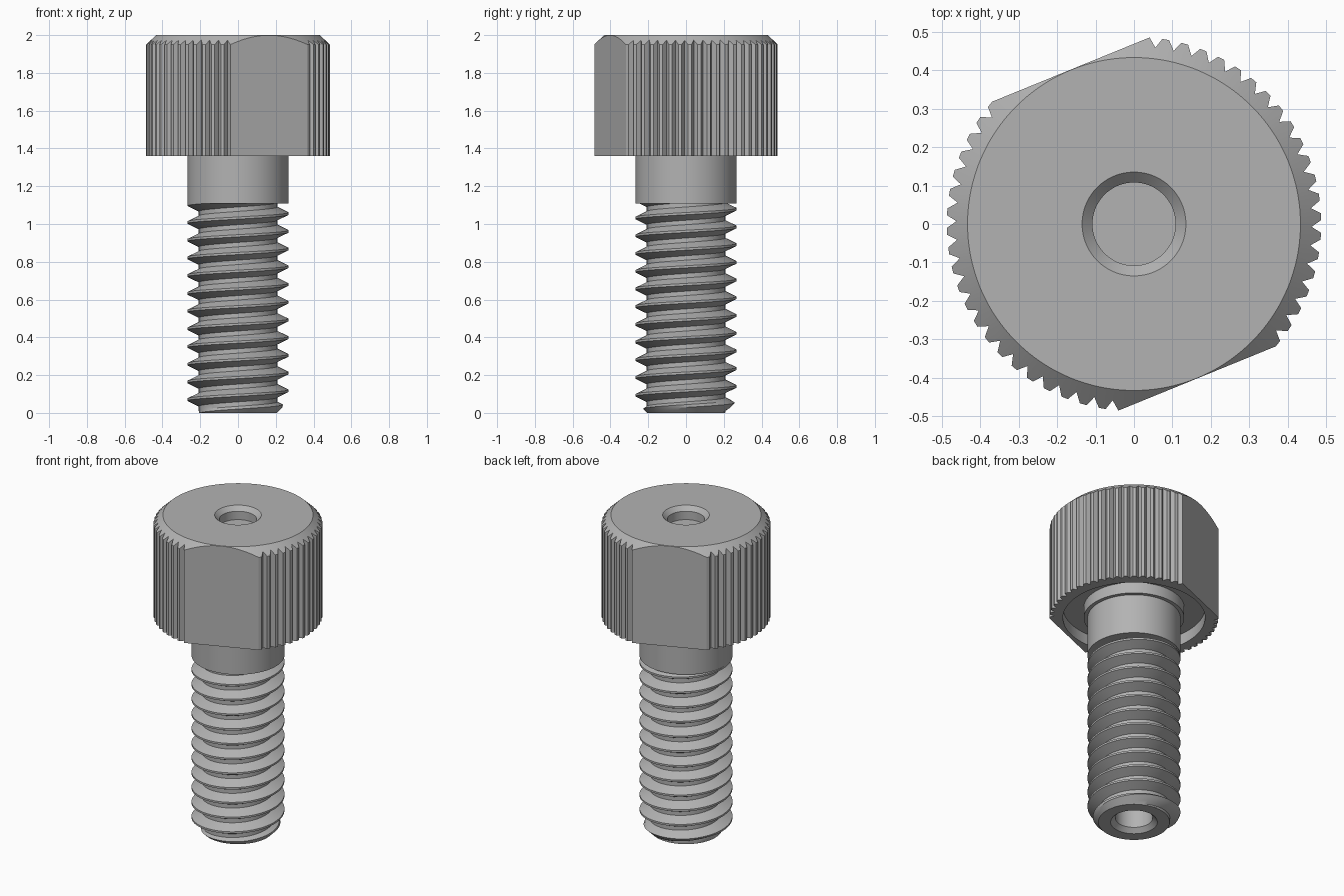
import bpy, bmesh
from math import sin, cos, pi, radians, tau

cube = bpy.data.objects.get("Cube")
if cube:
    bpy.data.objects.remove(cube)

steel = bpy.data.materials.new("grey_steel")
steel.use_nodes = True
COLOUR = (0.45, 0.45, 0.45, 1)
steel.diffuse_color = COLOUR
steel.node_tree.nodes["Principled BSDF"].inputs["Base Color"].default_value = COLOUR


def revolve(name, angles, profile):
    """Join the (radius, height) profiles found at each angle into one surface."""
    bm = bmesh.new()
    cols = [[bm.verts.new((r * cos(a), r * sin(a), z)) for r, z in profile(a)]
            for a in angles]
    for c0, c1 in zip(cols, cols[1:]):
        for j in range(len(c0) - 1):
            bm.faces.new((c0[j], c1[j], c1[j + 1], c0[j + 1]))
    bmesh.ops.remove_doubles(bm, verts=bm.verts, dist=1e-5)
    bmesh.ops.recalc_face_normals(bm, faces=bm.faces)
    mesh = bpy.data.meshes.new(name)
    bm.to_mesh(mesh)
    bm.free()
    obj = bpy.data.objects.new(name, mesh)
    bpy.context.collection.objects.link(obj)
    mesh.materials.append(steel)
    bpy.ops.object.select_all(action='DESELECT')
    obj.select_set(True)
    bpy.context.view_layer.objects.active = obj
    bpy.ops.object.shade_smooth_by_angle(angle=radians(25))
    return obj


# Shared end dimple: blind hole with a chamfered mouth
HOLE, MOUTH = 0.108, 0.135
LIP = MOUTH - HOLE

# Threaded shaft with plain shank
MAJOR, MINOR = 0.268, 0.208
PITCH, THREAD_TOP, ROOT_Z = 0.0938, 1.108, 1.055
# breakpoints of one pitch, measured from the groove centre
STEPS = (-0.125, 0.03, 0.125, 0.28, 0.4375, 0.5625, 0.72)


def thread_radius(z, a):
    u = ((z - ROOT_Z) / PITCH - (a - pi) / tau) % 1
    d = min(u, 1 - u)
    t = min(1, max(0, (d - 0.125) / 0.3125))
    return min(MINOR + (MAJOR - MINOR) * t, 0.206 + z)


def shaft_profile(a):
    rows = [(0, 0.2), (HOLE, 0.2), (HOLE, LIP), (MOUTH, 0)]
    for k in range(-14, 4):
        for s in STEPS:
            z = ROOT_Z + PITCH * (k + s + (a - pi) / tau)
            z = min(THREAD_TOP, max(0, z))
            rows.append((thread_radius(z, a), z))
    return rows + [(MAJOR, THREAD_TOP), (MAJOR, 1.5), (0, 1.5)]


N = 72
revolve("threaded_shaft", [tau * i / N for i in range(N + 1)], shaft_profile)

# Knurled head with two opposite flats
TIP, VALLEY, FLAT = 0.487, 0.462, 0.434
FLAT_DIR, HALF_FLAT, TEETH = radians(112.2), radians(27), 21
outline = {}
for side in (0, pi):
    mid = FLAT_DIR + side
    for i in range(25):
        d = HALF_FLAT * (i / 12 - 1)
        outline[mid + d] = FLAT / cos(d)
    start, tooth = mid + HALF_FLAT, (pi - 2 * HALF_FLAT) / TEETH
    for i in range(TEETH):
        for f, r in ((0, TIP), (0.35, TIP), (0.65, VALLEY)):
            if i or f:
                outline[start + (i + f) * tooth] = r
head_angles = sorted(outline)
head_angles.append(head_angles[0] + tau)
outline[head_angles[-1]] = outline[head_angles[0]]

TOP, BASE, RECESS = 2.0, 1.36, 1.43
CROWN = 0.433


def head_profile(a):
    r = outline[a]
    return [(0, TOP - 0.08), (HOLE, TOP - 0.08), (HOLE, TOP - LIP), (MOUTH, TOP),
            (CROWN, TOP), (r, TOP - 0.93 * (r - CROWN)), (r, BASE),
            (0.41, BASE), (0.41, RECESS), (0.29, RECESS), (0.29, BASE), (0.26, BASE)]


revolve("knurled_head", head_angles, head_profile)
